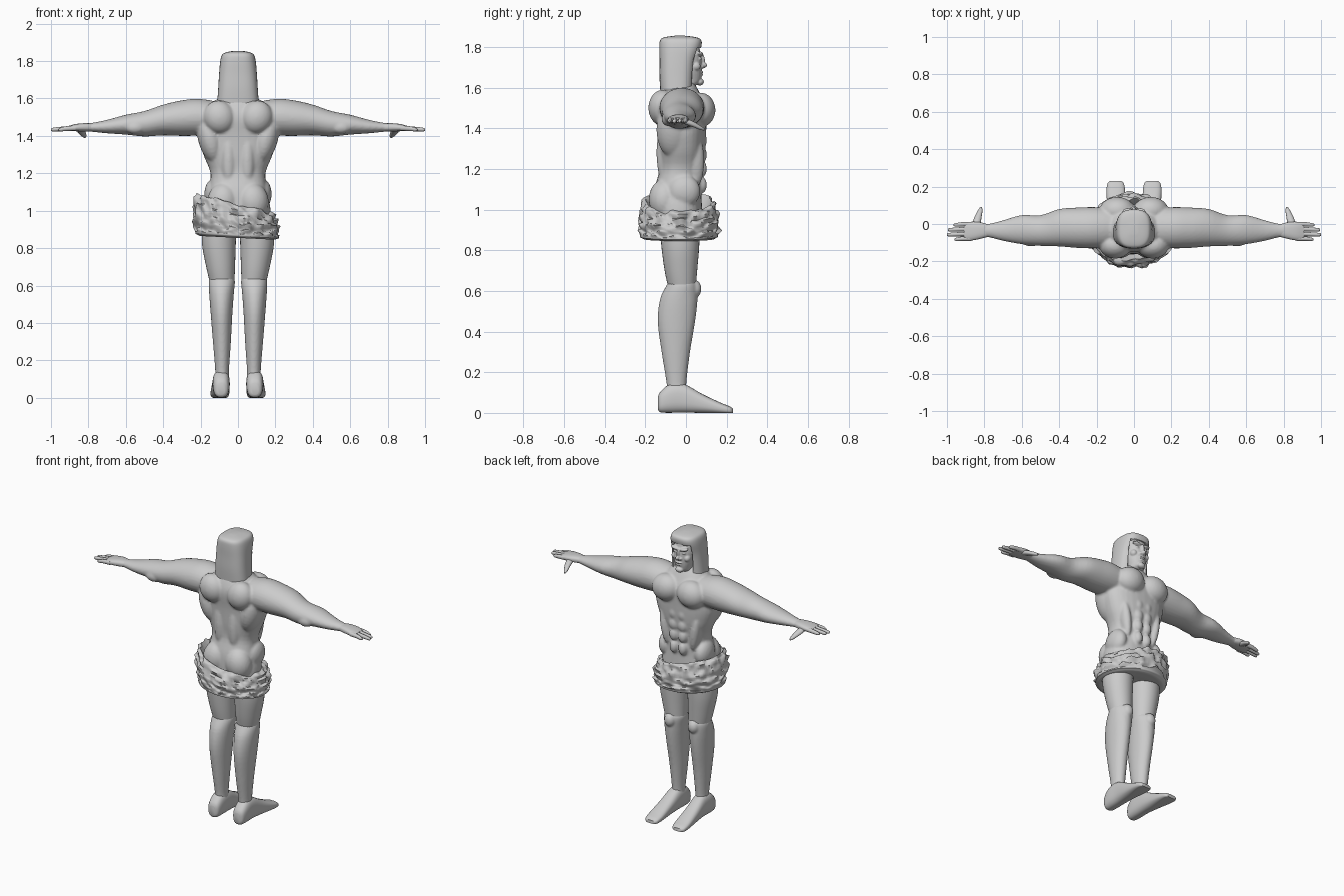
import bpy, bmesh, math
from mathutils import Vector, Matrix, noise

cube = bpy.data.objects.get("Cube")
if cube:
    bpy.data.objects.remove(cube)

# One plain material for the whole figure
clay = bpy.data.materials.new("light grey")
clay.use_nodes = True
clay.diffuse_color = (0.6, 0.6, 0.6, 1)
clay.node_tree.nodes["Principled BSDF"].inputs["Base Color"].default_value = (0.6, 0.6, 0.6, 1)


def finish(bm, name, voxel=0, smooth=2, angle=40):
    bmesh.ops.recalc_face_normals(bm, faces=bm.faces)
    mesh = bpy.data.meshes.new(name)
    bm.to_mesh(mesh)
    bm.free()
    ob = bpy.data.objects.new(name, mesh)
    bpy.context.collection.objects.link(ob)
    mesh.materials.append(clay)
    if voxel:
        rm = ob.modifiers.new("blend", 'REMESH')
        rm.mode, rm.voxel_size, rm.use_smooth_shade = 'VOXEL', voxel, True
        sm = ob.modifiers.new("soften", 'SMOOTH')
        sm.factor, sm.iterations = 0.5, smooth
    else:
        bpy.context.view_layer.objects.active = ob
        ob.select_set(True)
        bpy.ops.object.shade_smooth_by_angle(angle=math.radians(angle))
        ob.select_set(False)
    return ob


def catmull(a, b, c, d, t):
    return [0.5 * (2 * q + (r - p) * t + (2 * p - 5 * q + 4 * r - s) * t * t
                   + (3 * q - p - 3 * r + s) * t ** 3) for p, q, r, s in zip(a, b, c, d)]


def loft(bm, axis, sections, power=2.0, sides=32, steps=4, mirror=False):
    """Rounded tube; each section is position, two centres, two radii."""
    n = len(sections)
    rows = []
    for i in range(n - 1):
        quad = [sections[max(0, min(n - 1, i + k))] for k in (-1, 0, 1, 2)]
        rows += [catmull(*quad, j / steps) for j in range(steps)]
    rows.append(sections[-1])
    for side in ((1, -1) if mirror else (1,)):
        rings = []
        for pos, c1, c2, r1, r2 in rows:
            ring = []
            for k in range(sides):
                a = math.tau * k / sides
                u, v = [math.copysign(abs(f) ** (2 / power), f) for f in (math.cos(a), math.sin(a))]
                p, q = c1 + r1 * u, c2 + r2 * v
                x, y, z = {'X': (pos, p, q), 'Y': (p, pos, q), 'Z': (p, q, pos)}[axis]
                ring.append(bm.verts.new((side * x, y, z)))
            rings.append(ring)
        for lo, hi in zip(rings, rings[1:]):
            for k in range(sides):
                m = (k + 1) % sides
                bm.faces.new((lo[k], lo[m], hi[m], hi[k]))
        bm.faces.new(rings[0])
        bm.faces.new(rings[-1])


def blob(bm, loc, size, tilt=0, mirror=True):
    """Ellipsoid muscle, tilted about y, on one or both sides."""
    for s in ((1, -1) if mirror else (1,)):
        mat = (Matrix.Translation((s * loc[0], loc[1], loc[2]))
               @ Matrix.Rotation(s * math.radians(tilt), 4, 'Y') @ Matrix.Diagonal((*size, 1)))
        bmesh.ops.create_uvsphere(bm, u_segments=24, v_segments=16, radius=1, matrix=mat)


# Body: trunk, arms and muscles blended into one skin
bm = bmesh.new()
loft(bm, 'Z', [(.88, 0, -.03, .17, .12), (1.0, 0, -.04, .175, .12), (1.1, 0, -.04, .157, .115),
               (1.2, 0, -.025, .147, .105), (1.3, 0, -.02, .185, .115), (1.4, 0, -.02, .21, .12),
               (1.5, 0, -.025, .19, .125), (1.57, 0, -.03, .14, .10), (1.64, 0, -.03, .06, .06)], 2.3)
loft(bm, 'X', [(.05, -.02, 1.49, .10, .08), (.2, -.02, 1.5, .11, .098), (.3, -.02, 1.495, .108, .095),
               (.4, -.02, 1.485, .10, .082), (.5, -.035, 1.465, .082, .068), (.6, -.03, 1.46, .078, .053),
               (.7, -.035, 1.45, .055, .036), (.78, -.035, 1.446, .036, .024),
               (.82, -.035, 1.446, .042, .022)], mirror=True)
blob(bm, (.09, .07, 1.49), (.095, .075, .085), 10)        # chest
blob(bm, (.1, -.115, 1.5), (.085, .07, .09), 25)          # shoulder blades
blob(bm, (.15, -.06, 1.39), (.065, .085, .14), 14)        # side of the back
blob(bm, (.05, -.095, 1.28), (.043, .05, .17))            # along the spine
blob(bm, (.08, -.105, 1.05), (.084, .078, .1), -8)        # buttocks
blob(bm, (.13, -.01, 1.09), (.05, .08, .08))              # hips
blob(bm, (.55, -.085, 1.445), (.055, .035, .035))         # elbows
for z, w in ((1.34, .032), (1.27, .033), (1.2, .03), (1.12, .028)):
    blob(bm, (.032, .075, z), (w, .028, .042))            # stomach
blob(bm, (.11, .05, 1.24), (.03, .04, .13), 8)            # flanks
finish(bm, "body", 0.008, 3)

# Legs
bm = bmesh.new()
loft(bm, 'Z', [(.62, .085, -.02, .066, .068), (.7, .093, -.025, .077, .08), (.82, .102, -.028, .09, .093),
               (.95, .1, -.03, .092, .1)], mirror=True)
finish(bm, "thighs")
bm = bmesh.new()
loft(bm, 'Z', [(.1, .085, -.045, .038, .048), (.15, .085, -.047, .037, .049), (.3, .086, -.05, .048, .07),
               (.45, .088, -.047, .058, .092), (.56, .088, -.035, .066, .092),
               (.63, .086, -.02, .069, .074), (.66, .086, -.02, .05, .055)], mirror=True)
blob(bm, (.086, .04, .61), (.036, .036, .045))
finish(bm, "lower_legs", 0.007, 2)

# Feet
bm = bmesh.new()
loft(bm, 'Y', [(-.138, .09, .055, .02, .03), (-.125, .09, .06, .037, .048), (-.08, .09, .076, .045, .066),
               (-.01, .09, .077, .046, .066), (.08, .094, .053, .048, .044), (.17, .097, .031, .05, .026),
               (.215, .098, .022, .044, .018), (.23, .098, .018, .03, .011)], 2.6, mirror=True)
for v in bm.verts:
    v.co.z = max(v.co.z * 1.06 - .01, 0)
finish(bm, "feet")

# Hands: palm, four fingers and a thumb
bm = bmesh.new()
loft(bm, 'X', [(.77, -.035, 1.446, .03, .02), (.82, -.035, 1.446, .044, .022), (.87, -.038, 1.444, .05, .019),
               (.91, -.04, 1.44, .045, .012)], 2.5, mirror=True)
for y, tip in ((-.002, .965), (-.028, .995), (-.054, 1.0), (-.079, .96)):
    loft(bm, 'X', [(.87, y, 1.442, .012, .014), (.92, y, 1.439, .0115, .0125),
                   (tip - .012, y - .003, 1.434, .0095, .01), (tip, y - .003, 1.433, .004, .004)],
         sides=12, mirror=True)
start = len(bm.verts)
loft(bm, 'Y', [(-.02, .845, 1.44, .022, .016), (.03, .836, 1.422, .02, .015),
               (.07, .823, 1.403, .013, .011), (.09, .818, 1.394, .005, .005)], sides=14, mirror=True)
finish(bm, "hands")

# Head with facial features
bm = bmesh.new()
loft(bm, 'Z', [(1.53, 0, -.025, .065, .06), (1.6, 0, -.02, .058, .06), (1.63, 0, -.005, .052, .075),
               (1.68, 0, -.012, .066, .09), (1.74, 0, -.015, .072, .092), (1.8, 0, -.03, .07, .095)], 2.3)
blob(bm, (0, .068, 1.628), (.026, .02, .018), mirror=False)    # chin
blob(bm, (0, .078, 1.71), (.014, .026, .016), mirror=False)    # nose tip
blob(bm, (0, .075, 1.735), (.010, .018, .035), mirror=False)   # nose bridge
blob(bm, (.014, .077, 1.704), (.010, .012, .009))              # nostrils
blob(bm, (.03, .067, 1.765), (.032, .018, .011), -10)          # brows
blob(bm, (.03, .066, 1.742), (.014, .011, .009))               # eyes
blob(bm, (.045, .048, 1.705), (.02, .024, .022))               # cheeks
blob(bm, (0, .074, 1.676), (.025, .012, .006), mirror=False)   # upper lip
blob(bm, (0, .072, 1.662), (.022, .012, .006), mirror=False)   # lower lip
finish(bm, "head", 0.004, 1)

# Long hair with a straight fringe, opened around the face
bm = bmesh.new()
loft(bm, 'Z', [(1.565, 0, -.045, .112, .08), (1.65, 0, -.045, .106, .085), (1.73, 0, -.04, .101, .09),
               (1.8, 0, -.028, .095, .103), (1.835, 0, -.026, .084, .1), (1.848, 0, -.028, .06, .075),
               (1.855, 0, -.03, .02, .025)], 2.8, sides=40)
hair = finish(bm, "hair", angle=50)
bm = bmesh.new()
bmesh.ops.create_cube(bm, size=1, matrix=Matrix.Translation((0, .06, 1.64)) @ Matrix.Diagonal((.142, .18, .31, 1)))
cutter = finish(bm, "face_opening_cutter")
cutter.hide_render = True
cutter.hide_set(True)
cut = hair.modifiers.new("face opening", 'BOOLEAN')
cut.operation, cut.object, cut.solver = 'DIFFERENCE', cutter, 'EXACT'

# Shaggy wrap around the hips, hanging lower on one side
bm = bmesh.new()
profile = [(.7, .98), (.9, 1.04), (1.0, 1.02), (1.06, .96), (1.07, .92), (1.05, .9), (1.06, .885),
           (1.05, .865), (.95, .855), (.6, .86), (.2, .87)]
count, rings = 120, []
dense = [Vector(a).lerp(Vector(b), t / 4) for a, b in zip(profile, profile[1:]) for t in range(4)]
for r, z in dense:
    ring = []
    for k in range(count):
        a = math.tau * k / count
        p = Vector((.212 * r * math.cos(a), -.035 + .182 * r * math.sin(a), z))
        shag = noise.noise(Vector((p.x * 22, p.y * 22, p.z * 42))) * .024 if r > .85 and z > .875 else 0
        p += Vector((math.cos(a), math.sin(a), .7)) * shag
        p.z -= p.x * (.05 + 1.1 * max(0, z - .86))
        p.x -= .012 + .1 * (z - .94)
        ring.append(bm.verts.new(p))
    rings.append(ring)
for lo, hi in zip(rings, rings[1:]):
    for k in range(count):
        m = (k + 1) % count
        bm.faces.new((lo[k], lo[m], hi[m], hi[k]))
bm.faces.new(rings[-1])
finish(bm, "hip_wrap", angle=60)
